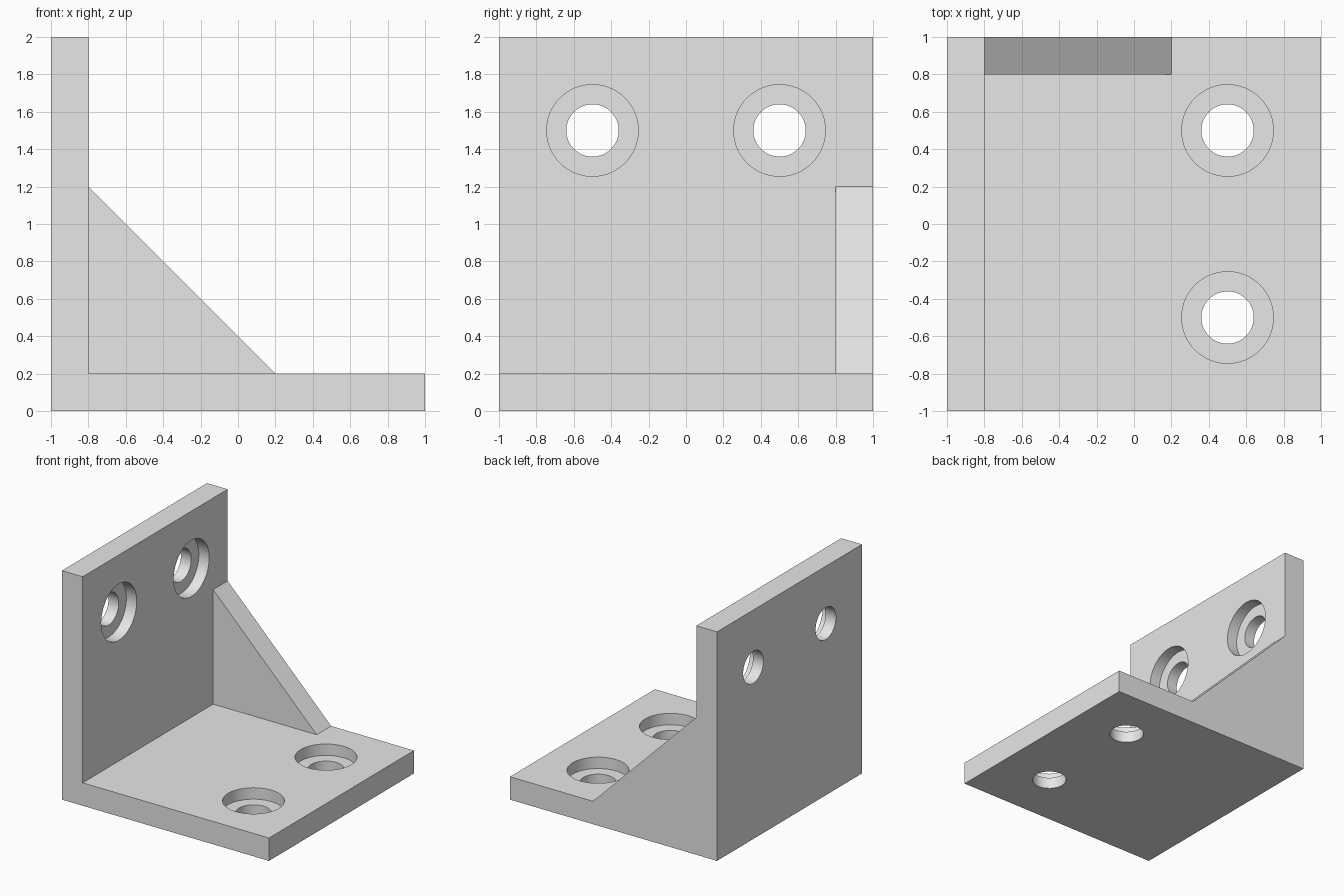
import bpy, bmesh, math
from mathutils import Matrix, Vector

cube = bpy.data.objects.get("Cube")
if cube:
    bpy.data.objects.remove(cube, do_unlink=True)

grey = bpy.data.materials.new("plain_grey")
grey.use_nodes = True
grey.diffuse_color = (0.8, 0.8, 0.8, 1)
grey.node_tree.nodes["Principled BSDF"].inputs["Base Color"].default_value = (0.8, 0.8, 0.8, 1)


def make_object(name, bm):
    bmesh.ops.recalc_face_normals(bm, faces=bm.faces)
    mesh = bpy.data.meshes.new(name)
    bm.to_mesh(mesh)
    bm.free()
    mesh.materials.append(grey)
    obj = bpy.data.objects.new(name, mesh)
    bpy.context.collection.objects.link(obj)
    return obj


def prism(name, profile, y0, y1):
    """Extrude an x-z profile along y."""
    bm = bmesh.new()
    face = bm.faces.new([bm.verts.new((x, y0, z)) for x, z in profile])
    ext = bmesh.ops.extrude_face_region(bm, geom=[face])["geom"]
    verts = [v for v in ext if isinstance(v, bmesh.types.BMVert)]
    bmesh.ops.translate(bm, verts=verts, vec=(0, y1 - y0, 0))
    return make_object(name, bm)


def rod(name, start, end, radius):
    """Cylinder between two points, used as a drill."""
    start, end = Vector(start), Vector(end)
    axis = end - start
    turn = axis.to_track_quat("Z", "Y").to_matrix().to_4x4()
    bm = bmesh.new()
    bmesh.ops.create_cone(bm, cap_ends=True, segments=64, radius1=radius, radius2=radius,
                          depth=axis.length,
                          matrix=Matrix.Translation((start + end) / 2) @ turn)
    return make_object(name, bm)


def combine(target, other, operation):
    """Apply a boolean and discard the helper."""
    other.hide_render = True
    mod = target.modifiers.new("join_or_cut", "BOOLEAN")
    mod.operation, mod.object, mod.solver = operation, other, "EXACT"
    bpy.context.view_layer.objects.active = target
    bpy.ops.object.modifier_apply(modifier=mod.name)
    bpy.data.objects.remove(other, do_unlink=True)


# L-shaped body: wall plus floor plate
bracket = prism("angle_bracket", [(-1, 0), (1, 0), (1, 0.2), (-0.8, 0.2), (-0.8, 2), (-1, 2)], -1, 1)

# Triangular gusset, sunk into both plates, flush with the back
combine(bracket, prism("gusset", [(-0.9, 0.1), (0.3, 0.1), (-0.9, 1.3)], 0.8, 1), "UNION")

# Counterbored screw holes, two per plate
HOLE, BORE = 0.14, 0.245
for y in (-0.5, 0.5):
    combine(bracket, rod("floor_hole", (0.5, y, -0.1), (0.5, y, 0.3), HOLE), "DIFFERENCE")
    combine(bracket, rod("floor_bore", (0.5, y, 0.1), (0.5, y, 0.3), BORE), "DIFFERENCE")
    combine(bracket, rod("wall_hole", (-1.1, y, 1.5), (-0.7, y, 1.5), HOLE), "DIFFERENCE")
    combine(bracket, rod("wall_bore", (-0.9, y, 1.5), (-0.7, y, 1.5), BORE), "DIFFERENCE")

# Round hole walls, crisp edges elsewhere
bpy.ops.object.select_all(action="DESELECT")
bracket.select_set(True)
bpy.context.view_layer.objects.active = bracket
bpy.ops.object.shade_smooth_by_angle(angle=math.radians(30))
